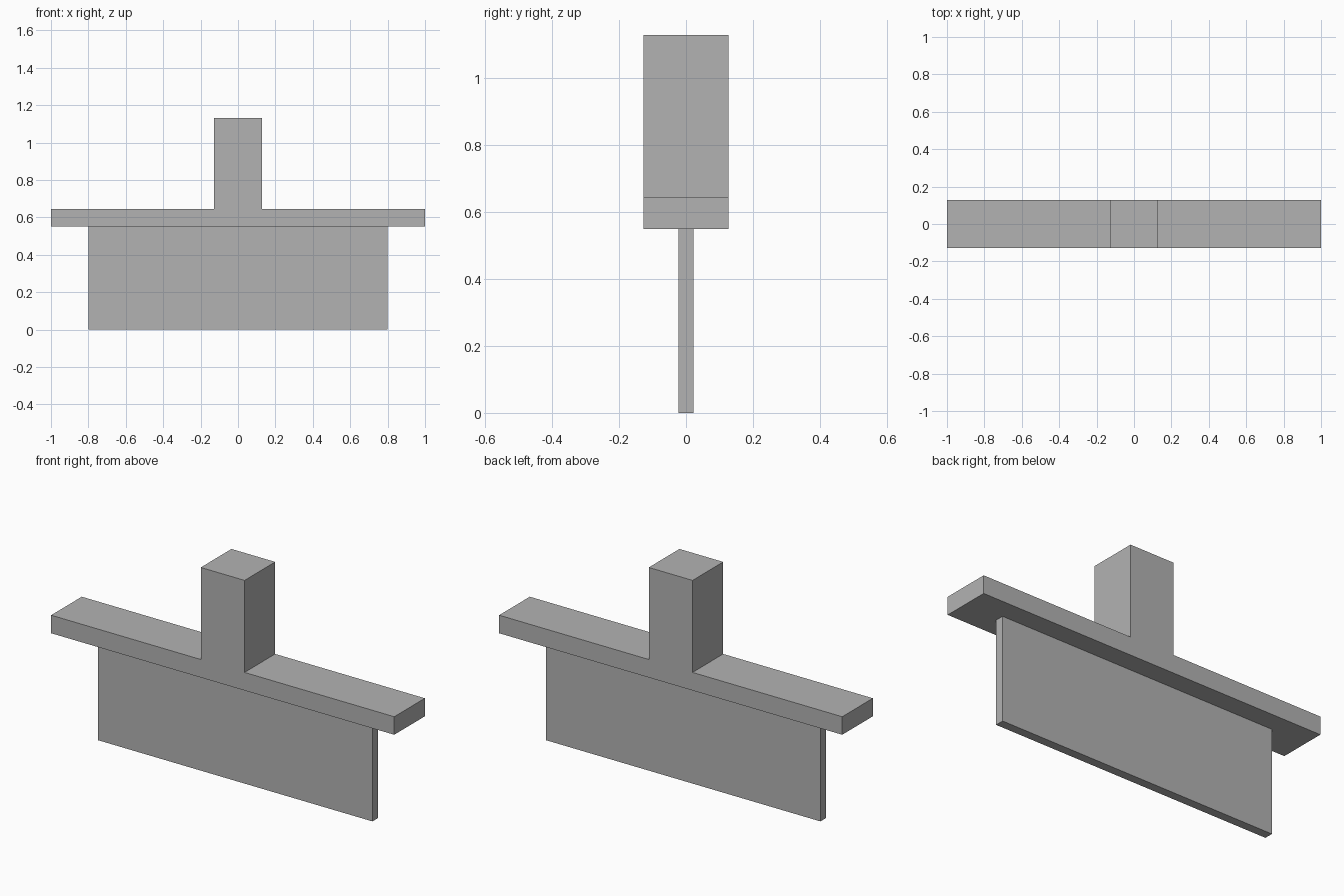
import bpy
import bmesh

if "Cube" in bpy.data.objects:
    bpy.data.objects.remove(bpy.data.objects["Cube"], do_unlink=True)

grey = bpy.data.materials.new("plain grey")
grey.use_nodes = True
grey.diffuse_color = (0.45, 0.45, 0.45, 1)
grey.node_tree.nodes["Principled BSDF"].inputs["Base Color"].default_value = (0.45, 0.45, 0.45, 1)


def extrude_profile(name, half, depth):
    """Mirror a right-hand (x, z) outline across x = 0 and extrude it along y."""
    outline = half + [(-x, z) for x, z in reversed(half)]
    bm = bmesh.new()
    face = bm.faces.new([bm.verts.new((x, -depth / 2, z)) for x, z in outline])
    result = bmesh.ops.extrude_face_region(bm, geom=[face])
    moved = [v for v in result["geom"] if isinstance(v, bmesh.types.BMVert)]
    bmesh.ops.translate(bm, verts=moved, vec=(0, depth, 0))
    bmesh.ops.recalc_face_normals(bm, faces=bm.faces)
    mesh = bpy.data.meshes.new(name)
    bm.to_mesh(mesh)
    bm.free()
    mesh.materials.append(grey)
    obj = bpy.data.objects.new(name, mesh)
    bpy.context.collection.objects.link(obj)
    return obj


bar_bottom, bar_top, post_top = 0.55, 0.645, 1.13
post_width = 0.255

# Crossbar and square post in one piece
extrude_profile("crossbar_with_post",
                [(1, bar_bottom), (1, bar_top), (post_width / 2, bar_top),
                 (post_width / 2, post_top)], post_width)

# Thin panel hanging below the crossbar
extrude_profile("lower_panel", [(0.8, 0), (0.8, bar_bottom)], 0.046)
